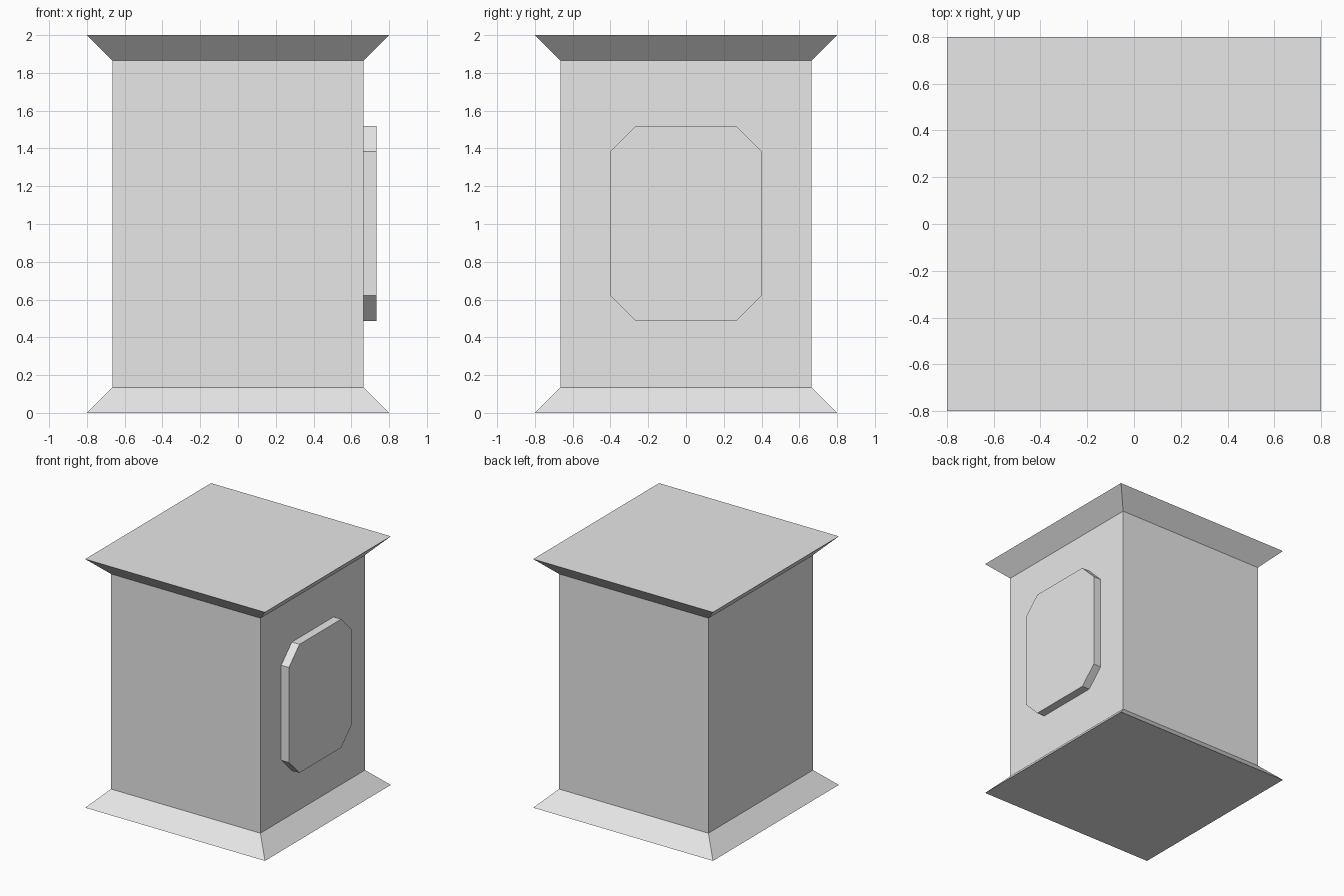
import bpy, bmesh

cube = bpy.data.objects.get("Cube")
if cube:
    bpy.data.objects.remove(cube, do_unlink=True)

grey = bpy.data.materials.new("light_grey")
grey.use_nodes = True
colour = (0.8, 0.8, 0.8, 1)
grey.diffuse_color = colour
grey.node_tree.nodes["Principled BSDF"].inputs["Base Color"].default_value = colour


def loft(name, rings):
    """Join rings of points with side walls and close both ends."""
    bm = bmesh.new()
    loops = [[bm.verts.new(p) for p in ring] for ring in rings]
    n = len(loops[0])
    for a, b in zip(loops, loops[1:]):
        for i in range(n):
            j = (i + 1) % n
            bm.faces.new((a[i], a[j], b[j], b[i]))
    bm.faces.new(loops[0][::-1])
    bm.faces.new(loops[-1])
    bmesh.ops.recalc_face_normals(bm, faces=bm.faces)
    mesh = bpy.data.meshes.new(name)
    bm.to_mesh(mesh)
    bm.free()
    mesh.materials.append(grey)
    obj = bpy.data.objects.new(name, mesh)
    bpy.context.collection.objects.link(obj)
    return obj


def square(half, z):
    return [(-half, -half, z), (half, -half, z), (half, half, z), (-half, half, z)]


# Square pedestal: flared foot, straight shaft, flared cap
OUTER, SHAFT, HEIGHT, FLARE = 0.8, 0.665, 2.0, 0.135
loft("pedestal_body", [square(OUTER, 0), square(SHAFT, FLARE),
                       square(SHAFT, HEIGHT - FLARE), square(OUTER, HEIGHT)])

# Raised panel with cut corners on the left side
HALF_W, HALF_H, CUT, MID = 0.4, 0.517, 0.135, 1.003
quarter = [(HALF_W, HALF_H - CUT), (HALF_W - CUT, HALF_H)]
top = quarter + [(-y, z) for y, z in reversed(quarter)]
outline = top + [(-y, -z) for y, z in top]
loft("side_panel", [[(x, y, MID + z) for y, z in outline] for x in (SHAFT, 0.733)])
